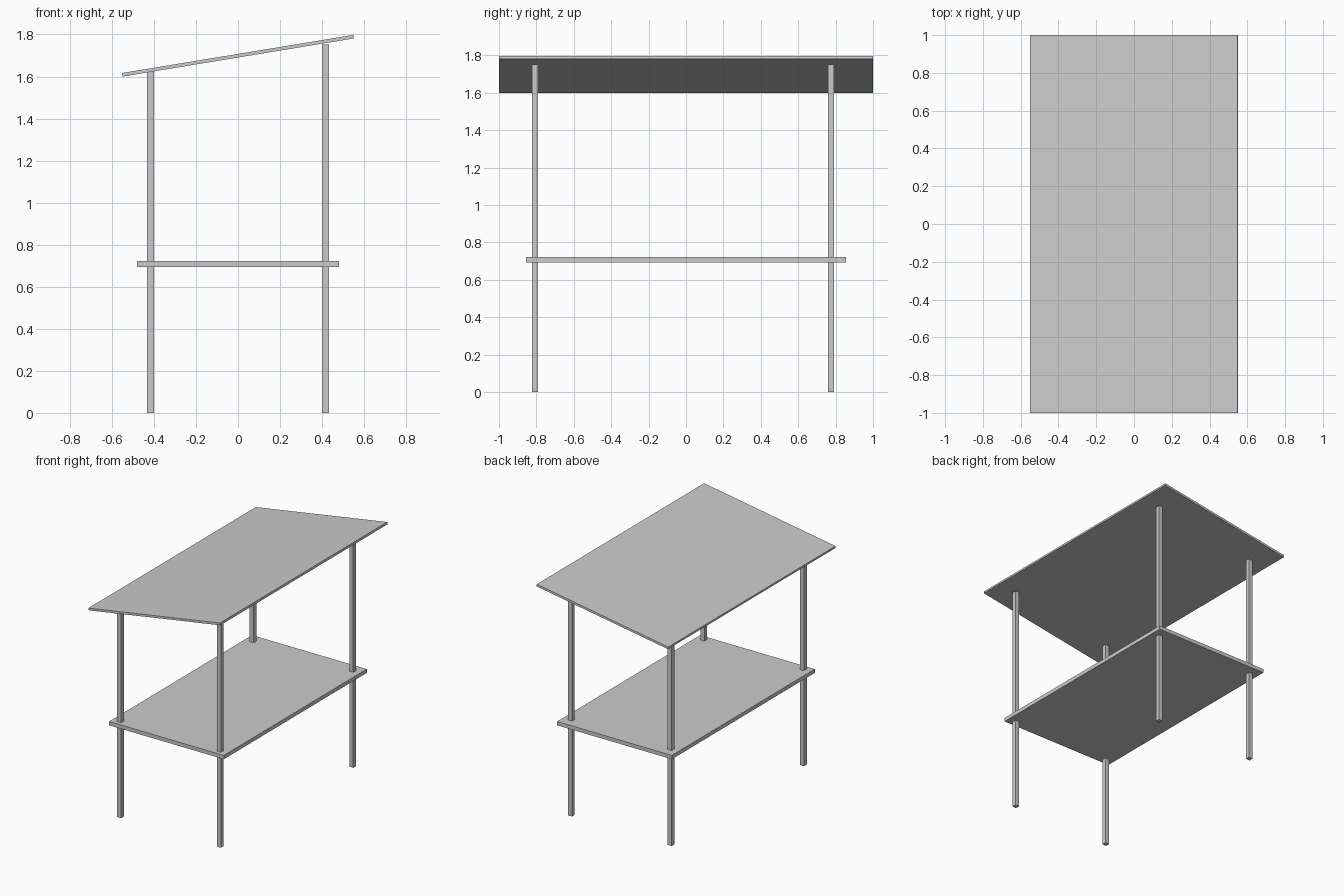
import bpy
from math import radians

if "Cube" in bpy.data.objects:
    bpy.data.objects.remove(bpy.data.objects["Cube"])


def box(name, center, size, tilt=0.0):
    """Box of full dimensions `size`, optionally tilted about the y axis."""
    bpy.ops.mesh.primitive_cube_add(size=1, location=center, rotation=(0, tilt, 0))
    ob = bpy.context.object
    ob.name = name
    ob.scale = size
    bpy.ops.object.transform_apply(location=False, rotation=False, scale=True)
    return ob


# Four square posts, taller on the +x side
POST = 0.033
for side, x, height in (("left", -0.417, 1.624), ("right", 0.417, 1.752)):
    for end, y in (("front", -0.808), ("back", 0.775)):
        box(f"{end}_{side}_post", (x, y, height / 2), (POST, POST, height))

# Counter board that the posts pass through
box("counter", (0, 0, 0.708), (0.96, 1.71, 0.029))

# Sloping roof panel, high on the +x side
box("roof", (0, 0, 1.699), (1.115, 2.0, 0.017), tilt=-radians(9.35))
